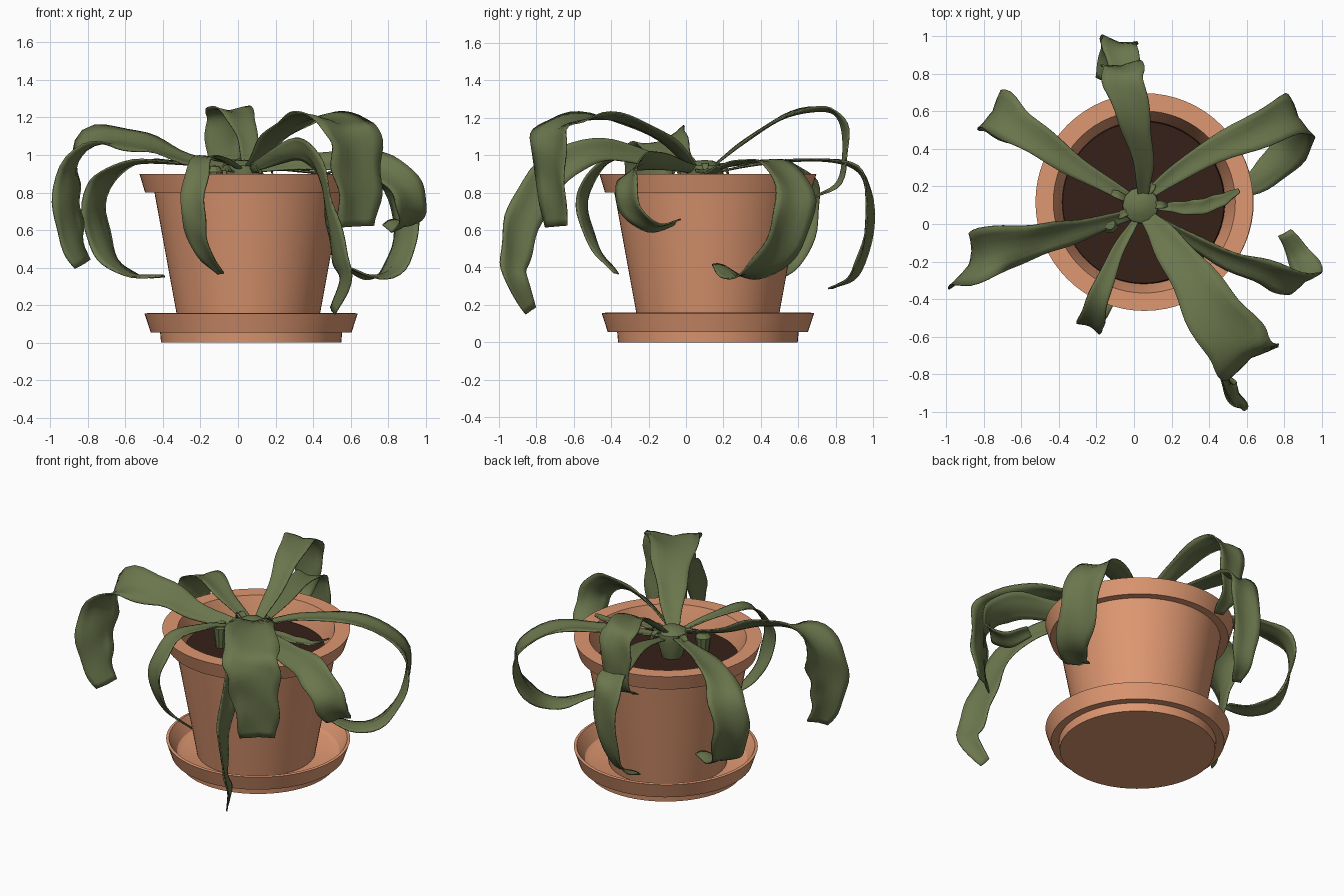
import bpy, bmesh, math, random
from mathutils import Vector

if "Cube" in bpy.data.objects:
    bpy.data.objects.remove(bpy.data.objects["Cube"])

random.seed(4)


def material(name, rgb):
    m = bpy.data.materials.new(name)
    m.diffuse_color = (*rgb, 1)
    m.use_nodes = True
    m.node_tree.nodes["Principled BSDF"].inputs["Base Color"].default_value = m.diffuse_color
    return m


CLAY = material("terracotta", (0.73, 0.31, 0.165))
SOIL = material("soil", (0.036, 0.015, 0.009))
GREEN = material("leaf_green", (0.145, 0.18, 0.073))


def finish(name, bm, mat, angle):
    me = bpy.data.meshes.new(name)
    bmesh.ops.recalc_face_normals(bm, faces=bm.faces)
    bm.to_mesh(me)
    bm.free()
    me.materials.append(mat)
    ob = bpy.data.objects.new(name, me)
    bpy.context.collection.objects.link(ob)
    bpy.ops.object.select_all(action='DESELECT')
    ob.select_set(True)
    bpy.context.view_layer.objects.active = ob
    bpy.ops.object.shade_smooth_by_angle(angle=math.radians(angle))
    return ob


def lathe(name, profile, centre, mat, n=64):
    """Revolve (radius, z) points round a vertical axis."""
    bm = bmesh.new()
    rings = []
    for r, z in profile:
        if r == 0:
            rings.append([bm.verts.new((*centre, z))] * n)
        else:
            rings.append([bm.verts.new((centre[0] + r * math.cos(2 * math.pi * i / n),
                                        centre[1] + r * math.sin(2 * math.pi * i / n), z))
                          for i in range(n)])
    for a, b in zip(rings, rings[1:]):
        for i in range(n):
            j = (i + 1) % n
            bm.faces.new(list(dict.fromkeys((a[i], a[j], b[j], b[i]))))
    return finish(name, bm, mat, 30)


def spline(pts, t):
    """Catmull-Rom point at t in 0..1."""
    p = [Vector(q) for q in pts]
    p = [2 * p[0] - p[1]] + p + [2 * p[-1] - p[-2]]
    x = min(t, 0.9999) * (len(p) - 3)
    i = int(x)
    u = x - i
    a, b, c, d = p[i:i + 4]
    return 0.5 * (2 * b + (c - a) * u + (2 * a - 5 * b + 4 * c - d) * u * u
                  + (3 * b - a - 3 * c + d) * u ** 3)


def leaf(name, pts, width, end_side=None, tip=0.3, start_side=None, rows=34):
    """Creased, slightly wavy strap leaf along a path; sides give the width direction."""
    head = Vector(pts[2]) - Vector(pts[0])
    side0 = Vector(start_side or (head.y, -head.x, 0)).normalized()
    side1 = Vector(end_side).normalized() if end_side else side0
    if side0.dot(side1) < 0:
        side1 = -side1
    ph = random.uniform(0, 6)
    bm = bmesh.new()
    grid = []
    for k in range(rows + 1):
        t = k / rows
        c = spline(pts, t)
        tan = (spline(pts, min(t + .02, 1)) - spline(pts, max(t - .02, 0))).normalized()
        s = side0.lerp(side1, min(1, max(0, (t - .3) / .5)))
        s = (s - tan * s.dot(tan)).normalized()
        nrm = s.cross(tan)
        w = min(0.22 + 1.8 * t, 1, 1 - (1 - tip) * max(0, (t - .6) / .4) ** 1.4) * width / 2
        row = []
        for j in range(7):
            u = j / 3 - 1
            edge = 1 + 0.07 * math.sin(t * 31 + ph + 2 * u)
            lift = w * (0.18 * abs(u) + 0.07 * math.sin(t * 26 + ph + u * 3) * abs(u))
            row.append(bm.verts.new(c + s * (u * w * edge) + nrm * lift))
        grid.append(row)
    for a, b in zip(grid, grid[1:]):
        for j in range(6):
            bm.faces.new((a[j], a[j + 1], b[j + 1], b[j]))
    ob = finish(name, bm, GREEN, 60)
    mod = ob.modifiers.new("thickness", 'SOLIDIFY')
    mod.thickness = 0.008
    mod.offset = 0


# Saucer, pot and soil
lathe("saucer", [(0, 0), (.48, 0), (.485, .055), (.535, .055), (.568, .155), (.55, .158),
                 (.50, .075), (.47, .06), (0, .06)], (.07, .117), CLAY)
lathe("pot", [(0, .06), (.365, .06), (.50, .80), (.55, .80), (.58, .90), (.485, .90),
              (.44, .77), (.43, .72), (0, .72)], (.055, .117), CLAY)
lathe("soil", [(.435, .75), (.43, .77), (0, .775)], (.05, .115), SOIL)

# Crown where the leaves meet
lathe("crown", [(.06, .76), (.10, .90), (.095, .945), (.05, .97), (0, .975)], (.035, .10), GREEN, 12)
lathe("side_shoot", [(.03, .76), (.05, .91), (.03, .94), (0, .945)], (-.13, 0), GREEN, 10)

# Long drooping leaves
leaf("back_upper_leaf", [(.05, .12, .92), (.05, .32, 1.07), (.01, .53, 1.20), (-.05, .74, 1.235),
     (-.06, .82, 1.18), (-.07, .84, 1.03), (-.08, .81, .86), (-.1, .69, .78)], .22)
leaf("back_lower_leaf", [(.05, .12, .9), (.04, .4, .95), (-.03, .72, .97), (-.07, .91, .92),
     (-.08, .965, .78), (-.1, .95, .52), (-.13, .885, .36), (-.18, .77, .29)], .19, (1, -.4, 0))
leaf("back_right_leaf", [(.07, .15, .92), (.3, .32, .96), (.6, .47, .95), (.84, .575, .79),
     (.87, .53, .58), (.82, .40, .40), (.70, .26, .36), (.54, .17, .42)], .24)
leaf("front_right_leaf", [(.06, .05, .92), (.2, -.13, 1.08), (.38, -.40, 1.19), (.55, -.65, 1.16),
     (.61, -.71, 1.06), (.63, -.70, .85), (.63, -.68, .62)], .34, (.8, .5, 0), .65)
# this one is turned on edge, under its wide neighbour
leaf("front_strand_leaf", [(.06, .03, .92), (.22, -.28, 1.0), (.35, -.52, 1.02), (.44, -.75, .87),
     (.48, -.87, .66), (.53, -.92, .46), (.56, -.91, .33), (.50, -.83, .17)], .2,
     (.45, -.87, .2), .35, (-.3, -.15, 1))
leaf("front_left_leaf", [(.02, .04, .92), (-.1, -.17, .98), (-.19, -.40, .97), (-.23, -.53, .82),
     (-.23, -.53, .64), (-.18, -.46, .48), (-.09, -.37, .37)], .14)
leaf("left_leaf", [(-.02, .05, .92), (-.3, -.03, .98), (-.52, -.08, 1.06), (-.74, -.13, 1.07),
     (-.86, -.20, .95), (-.89, -.25, .76), (-.88, -.26, .58), (-.82, -.24, .42)], .28,
     (.65, .75, 0), .5, (-.1, .8, .5))
leaf("back_left_leaf", [(0, .12, .92), (-.3, .30, .95), (-.55, .47, .95), (-.70, .58, .86),
     (-.75, .60, .68), (-.69, .55, .48), (-.57, .48, .37), (-.4, .42, .36)], .24)
leaf("right_leaf", [(.07, .06, .92), (.3, -.08, .95), (.55, -.2, .96), (.76, -.27, .93),
     (.89, -.31, .82), (.92, -.27, .70), (.88, -.17, .62), (.8, -.05, .65)], .2,
     (-.8, -.3, -.3), .4, (-.2, -.6, -.6))

# Short leaf lying over the soil
leaf("short_leaf", [(.06, .1, .9), (.2, .09, .92), (.34, .09, .91), (.47, .13, .9), (.56, .18, .94)], .08)

# Withered stubs round the crown
for i in range(5):
    a = i * 1.26 + random.uniform(-.3, .3)
    d = Vector((math.cos(a), math.sin(a), 0))
    o = Vector((.035, .10, .88))
    r = random.uniform(.13, .2)
    leaf("crown_stub_%d" % i, [o + d * .03, o + d * r * .5 + Vector((0, 0, .06)),
         o + d * r * .8 + Vector((0, 0, .07)), o + d * r + Vector((0, 0, .02))], .04, rows=8)
